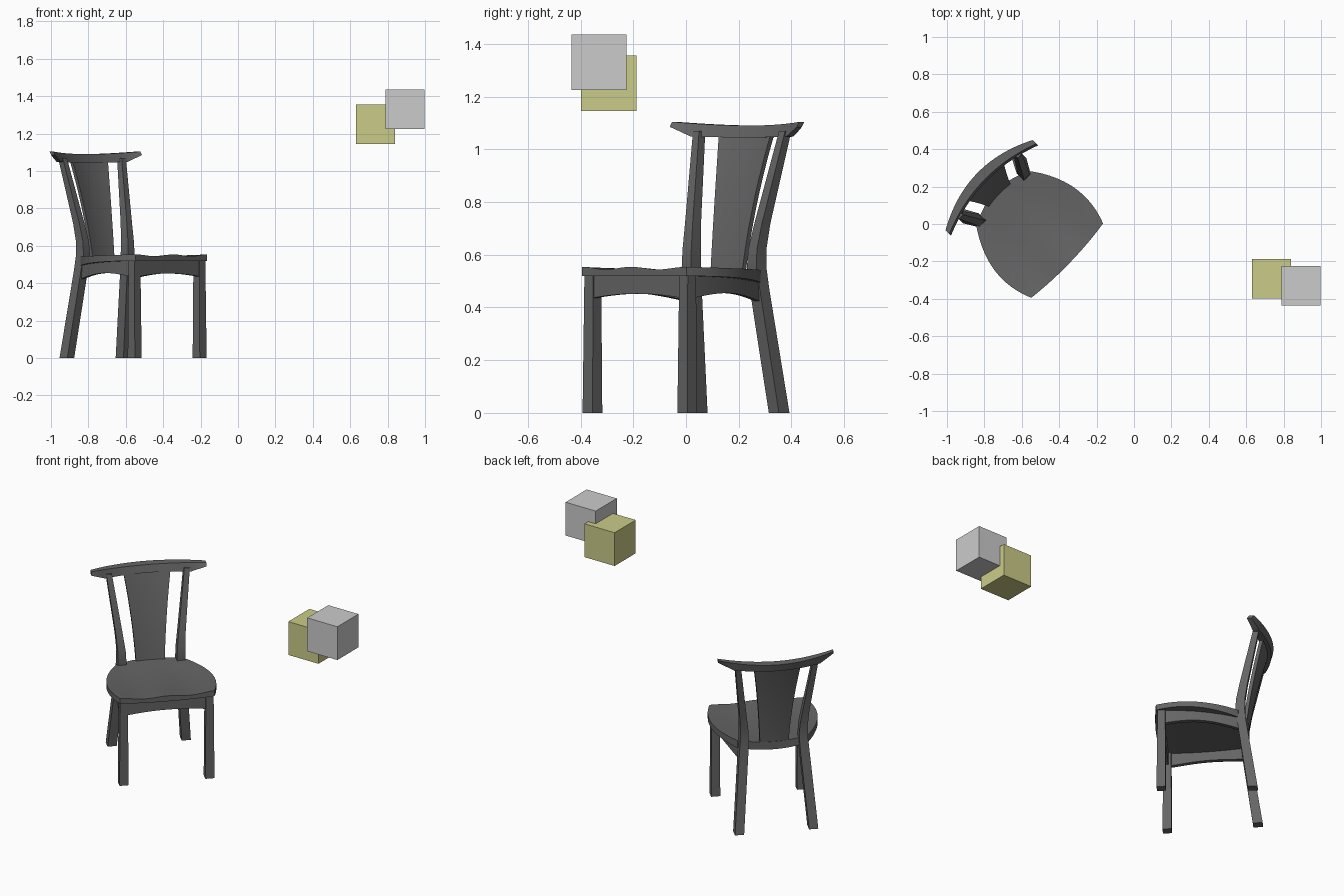
import bpy, bmesh, math
from mathutils import Matrix, Vector

old = bpy.data.objects.get("Cube")
if old:
    bpy.data.objects.remove(old, do_unlink=True)


def material(name, r, g, b):
    m = bpy.data.materials.new(name)
    m.use_nodes = True
    m.diffuse_color = (r, g, b, 1)
    bsdf = m.node_tree.nodes["Principled BSDF"]
    bsdf.inputs["Base Color"].default_value = (r, g, b, 1)
    return m


dark = material("dark_grey", 0.13, 0.13, 0.13)
grey = material("light_grey", 0.6, 0.6, 0.6)
olive = material("olive_yellow", 0.6, 0.6, 0.25)

# The chair is made facing -y, then turned and moved to its place
place = Matrix.Translation((-0.56, 0, 0)) @ Matrix.Rotation(math.radians(46), 4, "Z")


def finish(name, bm, mat, smooth=True):
    bmesh.ops.recalc_face_normals(bm, faces=bm.faces)
    mesh = bpy.data.meshes.new(name)
    bm.to_mesh(mesh)
    bm.free()
    mesh.materials.append(mat)
    ob = bpy.data.objects.new(name, mesh)
    bpy.context.collection.objects.link(ob)
    if smooth:
        bpy.ops.object.select_all(action="DESELECT")
        ob.select_set(True)
        bpy.context.view_layer.objects.active = ob
        bpy.ops.object.shade_smooth_by_angle(angle=math.radians(30))


def loft(name, rings):
    """Skin a chain of equal closed rings and cap both ends."""
    bm = bmesh.new()
    loops = [[bm.verts.new(place @ Vector(p)) for p in ring] for ring in rings]
    for a, b in zip(loops, loops[1:]):
        for i in range(len(a)):
            j = (i + 1) % len(a)
            bm.faces.new((a[i], a[j], b[j], b[i]))
    bm.faces.new(loops[0])
    bm.faces.new(loops[-1])
    finish(name, bm, dark)


def flat_ring(x, y, z, w, d):
    return [(x + sx * w / 2, y + sy * d / 2, z)
            for sx, sy in ((-1, -1), (1, -1), (1, 1), (-1, 1))]


def steps(n, lo=-1.0, hi=1.0):
    return [lo + (hi - lo) * i / n for i in range(n + 1)]


# Seat: bulging outline with a shallow saddle on top
def seat_ring(t):
    half = 0.276 + 0.197 * t - 0.268 * t * t
    top, bottom = [], []
    for s in steps(20):
        front, back = -0.3 + 0.018 * s * s, 0.25 - 0.055 * s * s
        y = front + (back - front) * t
        dish = 0.012 * math.sin(math.pi * t) * (1 - s * s)
        wave = 0.005 * math.cos(2 * math.pi * s) * (1 - t)
        top.append((s * half, y, 0.549 - 0.007 * t + wave - dish))
        bottom.append((s * half, y, 0.519 - 0.025 * t * t))
    return top + bottom[::-1]


loft("seat", [seat_ring(t) for t in steps(20, 0.0)])

# Legs and side aprons
rear_path = [(0.216, 0.285, 0, 0.053, 0.058), (0.178, 0.217, 0.47, 0.053, 0.052),
             (0.172, 0.208, 0.55, 0.05, 0.055), (0.173, 0.21, 0.62, 0.046, 0.052),
             (0.183, 0.228, 0.72, 0.04, 0.046), (0.227, 0.307, 1.07, 0.032, 0.034)]
for side, word in ((1, "left"), (-1, "right")):
    loft("rear_leg_" + word,
         [flat_ring(side * x, y, z, w, d) for x, y, z, w, d in rear_path])
    loft("front_leg_" + word,
         [flat_ring(side * 0.25, -0.252, 0, 0.053, 0.053),
          flat_ring(side * 0.25, -0.25, 0.525, 0.045, 0.045)])
    rings = []
    for t in steps(12, 0.0):
        x = side * (0.252 - 0.07 * t + 0.08 * t * (1 - t))
        y = -0.24 + 0.44 * t
        low = 0.435 - 0.012 * t + 0.025 * math.sin(math.pi * t)
        high = 0.524 - 0.025 * t * t
        rings.append([(x - 0.013, y, low), (x + 0.013, y, low),
                      (x + 0.013, y, high), (x - 0.013, y, high)])
    loft("side_apron_" + word, rings)

# Front apron with an arched lower edge
rings = []
for s in steps(12):
    low = 0.435 + 0.017 * (1 - s * s)
    rings.append([(0.24 * s, -0.268, low), (0.24 * s, -0.243, low),
                  (0.24 * s, -0.243, 0.524), (0.24 * s, -0.268, 0.524)])
loft("front_apron", rings)

# Back splat: curved board that widens and leans back towards the top
rings = []
for t in steps(12, 0.0):
    half = 0.083 + 0.025 * t + 0.03 * t * t
    y = 0.225 + 0.07 * t + 0.045 * t * t
    xs = [half * s for s in steps(8)]
    front = [(x, y - 0.9 * x * x, 0.525 + 0.54 * t) for x in xs]
    rings.append(front + [(x, v + 0.02, z) for x, v, z in front[::-1]])
loft("back_splat", rings)

# Crest rail: bowed bar with undercut, tapered ends
rings = []
for s in steps(32):
    x, y = 0.335 * s, 0.358 - 0.078 * s * s
    depth = 0.026 - 0.012 * s * s
    undercut = 0.035 * max(0.0, (abs(s) - 0.75) / 0.25)
    low, high = 1.045 + 0.005 * s * s + undercut, 1.09 + 0.014 * s * s
    rings.append([(x, y - 0.008 - depth, low), (x, y - 0.008 + depth, low),
                  (x, y + 0.005 + depth, high), (x, y + 0.005 - depth, high)])
loft("crest_rail", rings)

# Two floating cubes
for name, mat, centre in (("olive_cube", olive, (0.735, -0.293, 1.25)),
                          ("grey_cube", grey, (0.893, -0.33, 1.33))):
    bm = bmesh.new()
    bmesh.ops.create_cube(bm, size=0.21, matrix=Matrix.Translation(centre))
    finish(name, bm, mat, smooth=False)
